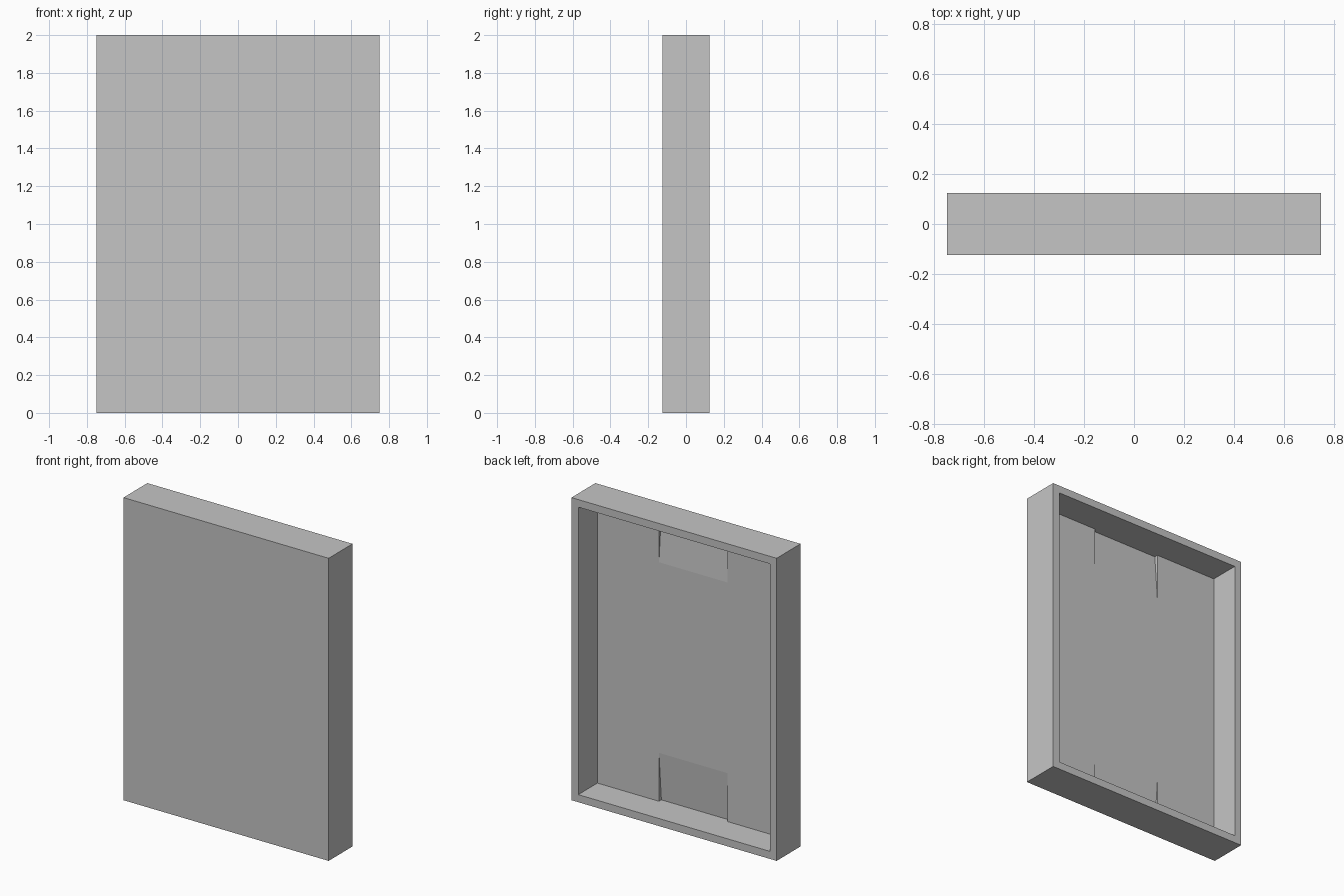
import bpy
import bmesh

WIDTH, DEPTH, HEIGHT = 1.5, 0.25, 2.0
RIM = 0.05                       # rim and front wall thickness
FLOOR = -DEPTH / 2 + RIM         # y of the recessed inner panel
DENT_X, DENT_LEN, DENT_DEEP = 0.25, 0.32, 0.025

cube = bpy.data.objects.get("Cube")
if cube:
    bpy.data.objects.remove(cube, do_unlink=True)

grey = bpy.data.materials.new("plain_grey")
grey.use_nodes = True
colour = (0.56, 0.56, 0.56, 1)
grey.diffuse_color = colour
grey.node_tree.nodes["Principled BSDF"].inputs["Base Color"].default_value = colour


def make_object(name, bm):
    bmesh.ops.recalc_face_normals(bm, faces=bm.faces)
    mesh = bpy.data.meshes.new(name)
    bm.to_mesh(mesh)
    bm.free()
    mesh.materials.append(grey)
    obj = bpy.data.objects.new(name, mesh)
    bpy.context.collection.objects.link(obj)
    return obj


# Panel: a block whose back face is inset and pushed in to leave a rim
bm = bmesh.new()
bmesh.ops.create_cube(bm, size=1)
for v in bm.verts:
    v.co = (v.co.x * WIDTH, v.co.y * DEPTH, (v.co.z + 0.5) * HEIGHT)
back = max(bm.faces, key=lambda f: f.calc_center_median().y)
bmesh.ops.inset_region(bm, faces=[back], thickness=RIM, use_even_offset=True)
recess = bmesh.ops.extrude_face_region(bm, geom=[back])
for v in recess["geom"]:
    if isinstance(v, bmesh.types.BMVert):
        v.co.y = FLOOR
if back.is_valid:
    bmesh.ops.delete(bm, geom=[back], context="FACES_ONLY")
panel = make_object("recessed_panel", bm)


# Shallow tapered dents in the middle third, at the bottom and top of the recess
def wedge_cutter(name, at_top):
    profile = [(FLOOR - DENT_DEEP, RIM),
               (FLOOR + DENT_DEEP, RIM),
               (FLOOR + DENT_DEEP, RIM + 2 * DENT_LEN)]
    if at_top:
        profile = [(y, HEIGHT - z) for y, z in profile]
    bm = bmesh.new()
    face = bm.faces.new([bm.verts.new((-DENT_X, y, z)) for y, z in profile])
    side = bmesh.ops.extrude_face_region(bm, geom=[face])
    for v in side["geom"]:
        if isinstance(v, bmesh.types.BMVert):
            v.co.x = DENT_X
    cutter = make_object(name, bm)
    cutter.hide_render = True
    return cutter


bpy.context.view_layer.objects.active = panel
for name, at_top in (("lower_dent_cutter", False), ("upper_dent_cutter", True)):
    cutter = wedge_cutter(name, at_top)
    mod = panel.modifiers.new(name, "BOOLEAN")
    mod.operation = "DIFFERENCE"
    mod.solver = "EXACT"
    mod.object = cutter
    bpy.ops.object.modifier_apply(modifier=mod.name)
    bpy.data.objects.remove(cutter, do_unlink=True)
